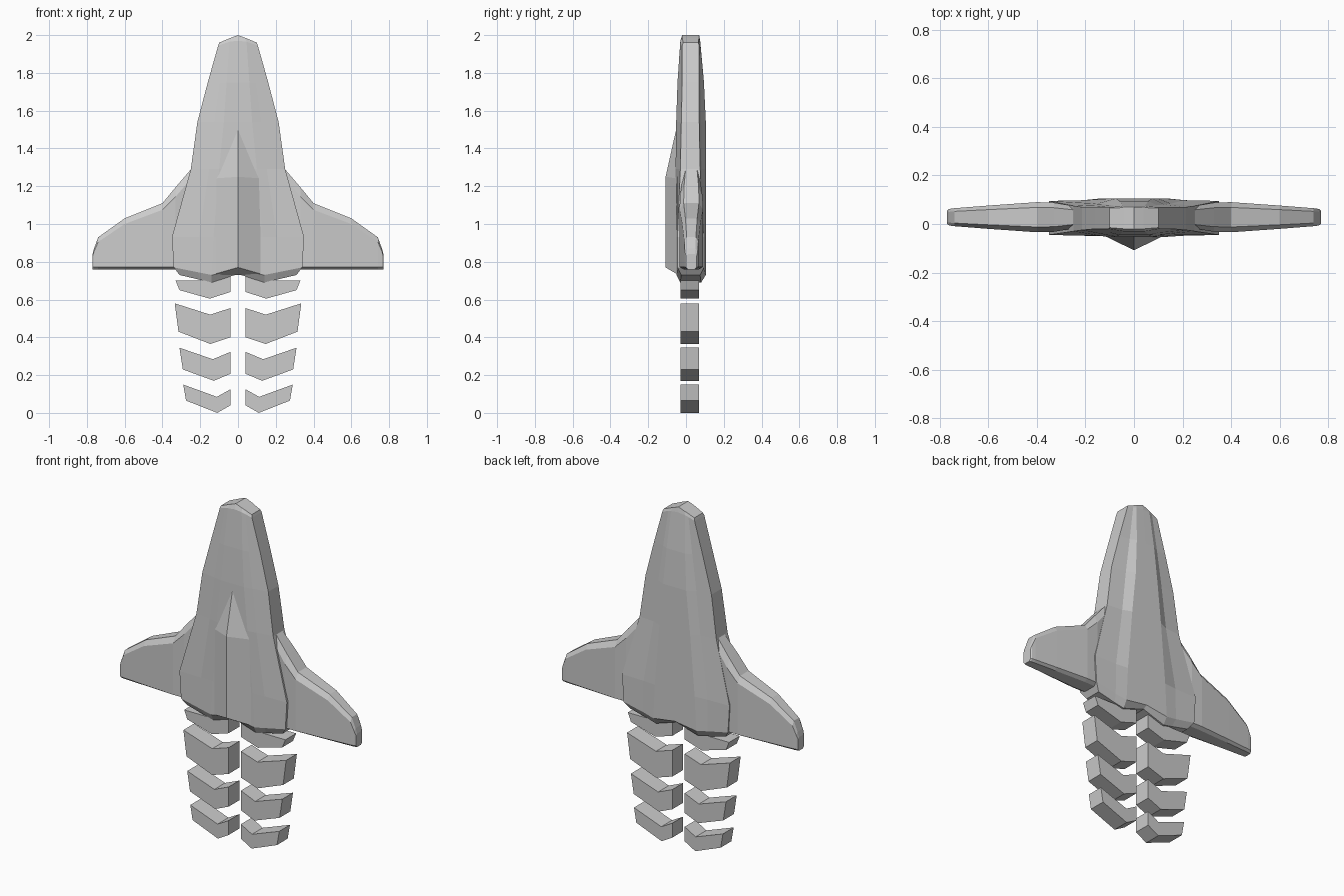
import bpy
import bmesh

cube = bpy.data.objects.get("Cube")
if cube:
    bpy.data.objects.remove(cube, do_unlink=True)

grey = bpy.data.materials.new("hull grey")
grey.use_nodes = True
grey.diffuse_color = (0.6, 0.6, 0.6, 1)
grey.node_tree.nodes["Principled BSDF"].inputs["Base Color"].default_value = (0.6, 0.6, 0.6, 1)


def finish(name, bm):
    bmesh.ops.recalc_face_normals(bm, faces=bm.faces)
    mesh = bpy.data.meshes.new(name)
    bm.to_mesh(mesh)
    bm.free()
    mesh.materials.append(grey)
    obj = bpy.data.objects.new(name, mesh)
    bpy.context.collection.objects.link(obj)
    return obj


def loft(name, rings):
    """Skin a list of equal closed rings and cap both ends."""
    bm = bmesh.new()
    rows = [[bm.verts.new(p) for p in ring] for ring in rings]
    n = len(rows[0])
    for a, b in zip(rows, rows[1:]):
        for i in range(n):
            j = (i + 1) % n
            bm.faces.new((a[i], a[j], b[j], b[i]))
    caps = [bm.faces.new(rows[0]), bm.faces.new(rows[-1])]
    bmesh.ops.triangulate(bm, faces=caps)
    return finish(name, bm)


# Fuselage: z at centre, ridge, wall; wall x, ridge x; front/back y; wall front/back y
stations = [
    (2.00, 1.985, 1.96, .10, .04, -.02, .07, -.015, .065),
    (1.97, 1.965, 1.945, .105, .045, -.03, .075, -.02, .07),
    (1.75, 1.75, 1.75, .16, .06, -.045, .095, -.02, .07),
    (1.54, 1.54, 1.54, .215, .075, -.052, .105, -.025, .07),
    (1.29, 1.29, 1.29, .25, .10, -.055, .105, -.03, .075),
    (.93, .93, .93, .35, .13, -.05, .105, -.045, .095),
    (.75, .73, .77, .34, .14, -.05, .105, -.045, .095),
    (.735, .69, .73, .31, .14, -.03, .08, -.025, .075),
]


def hull_ring(zc, zr, zw, w, r, yf, yb, wf, wb):
    m, zm = r + (w - r) * .35, zr + (zw - zr) * .35
    half = [(r, yf, zr), (m, yf * .65 + wf * .35, zm), (w, wf, zw),
            (w, wb, zw), (m, yb * .3 + wb * .7, zm), (r, yb, zr)]
    return ([(0, yf, zc)] + half + [(0, yb, zc)]
            + [(-x, y, z) for x, y, z in reversed(half)])


loft("fuselage", [hull_ring(*s) for s in stations])

# Wedge-shaped keel on the front
bm = bmesh.new()
for p in [(0, -.05, 1.51), (0, -.108, 1.25), (0, -.108, .77), (0, -.04, .745),
          (.14, -.04, 1.24), (-.14, -.04, 1.24), (.14, -.04, .73), (-.14, -.04, .73)]:
    bm.verts.new(p)
bmesh.ops.convex_hull(bm, input=bm.verts)
finish("front_keel", bm)

# Wings: x, top z, bevel drop, half thickness
wing_columns = [(.24, 1.30, .05, .045), (.33, 1.195, .05, .06), (.40, 1.11, .035, .062),
                (.60, 1.03, .03, .048), (.74, .93, .025, .037), (.762, .87, .015, .034),
                (.77, .84, .01, .028)]


def wing_ring(side, x, top, drop, t):
    mid, low, rim = .028, .76, t * .65
    profile = [(-rim, top), (rim, top), (t, top - drop), (t, low + .012),
               (rim, low), (-rim, low), (-t, low + .012), (-t, top - drop)]
    return [(side * x, mid + y, z) for y, z in profile]


# Exhaust chevrons: outlines in x, z
chevrons = [
    [(.33, .70), (.31, .65), (.15, .605), (.04, .64), (.04, .73), (.15, .70)],
    [(.335, .58), (.315, .43), (.147, .365), (.04, .40), (.04, .555), (.147, .52)],
    [(.31, .345), (.292, .23), (.128, .17), (.04, .207), (.04, .323), (.133, .284)],
    [(.29, .15), (.275, .065), (.11, 0), (.04, .04), (.04, .125), (.112, .085)],
]

for side, label in ((1, "left"), (-1, "right")):
    loft(label + "_wing", [wing_ring(side, *c) for c in wing_columns])
    for i, outline in enumerate(chevrons):
        loft(f"{label}_exhaust_{i + 1}",
             [[(side * x, y, z) for x, z in outline] for y in (-.03, .07)])
